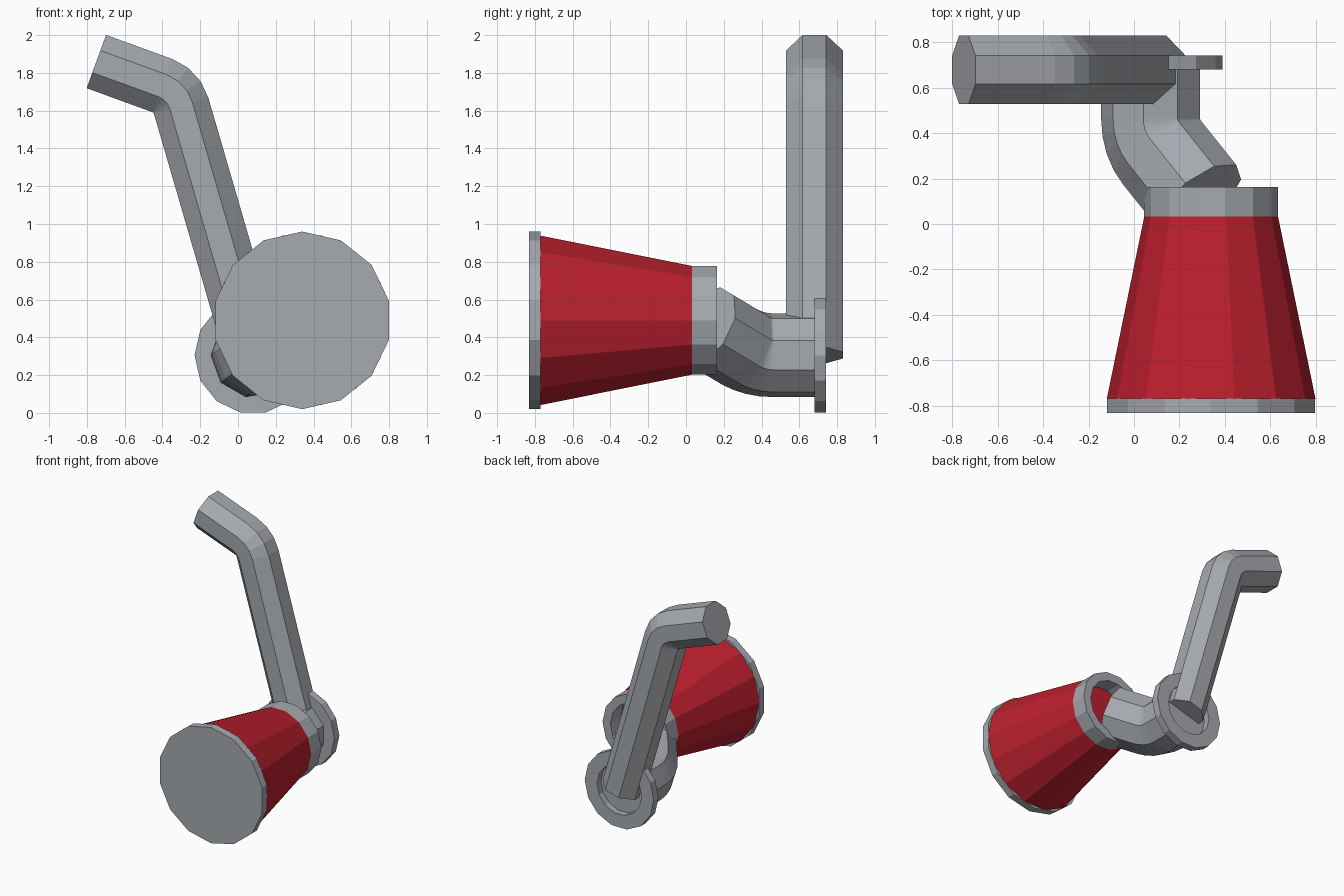
import bpy, bmesh, math
from mathutils import Vector

if "Cube" in bpy.data.objects:
    bpy.data.objects.remove(bpy.data.objects["Cube"])


def material(name, rgb):
    m = bpy.data.materials.new(name)
    m.diffuse_color = (*rgb, 1)
    m.use_nodes = True
    m.node_tree.nodes["Principled BSDF"].inputs["Base Color"].default_value = m.diffuse_color
    return m


GREY = material("metal grey", (0.38, 0.40, 0.43))
RED = material("red", (0.50, 0.014, 0.027))


def loft(name, rings, mat, closed=False):
    """Skin a list of rings; cap the ends, or join last to first if closed."""
    bm = bmesh.new()
    vs = [[bm.verts.new(p) for p in r] for r in rings]
    n = len(vs[0])
    pairs = list(zip(vs, vs[1:])) + ([(vs[-1], vs[0])] if closed else [])
    for a, b in pairs:
        for i in range(n):
            j = (i + 1) % n
            bm.faces.new((a[i], a[j], b[j], b[i]))
    if not closed:
        bm.faces.new(vs[0])
        bm.faces.new(vs[-1])
    bmesh.ops.recalc_face_normals(bm, faces=bm.faces)
    me = bpy.data.meshes.new(name)
    bm.to_mesh(me)
    bm.free()
    me.materials.append(mat)
    ob = bpy.data.objects.new(name, me)
    bpy.context.collection.objects.link(ob)
    return ob


def lathe(name, x, z, profile, mat, start=0.0, n=14, closed=False):
    """Turn (radius, y) points about an axis along y."""
    def ring(r, y):
        return [Vector((x + r * math.cos(start + math.tau * i / n), y,
                        z + r * math.sin(start + math.tau * i / n))) for i in range(n)]
    return loft(name, [ring(r, y) for r, y in profile], mat, closed)


def bent_tube(name, a, corner, b, radius, bend, n, side, start, mat, steps=3):
    """Polygonal tube from a to b with a rounded bend of axis radius `bend`."""
    a, corner, b = Vector(a), Vector(corner), Vector(b)
    d0, d1 = (corner - a).normalized(), (b - corner).normalized()
    angle, axis = d0.angle(d1), d0.cross(d1).normalized()
    first = corner - d0 * bend * math.tan(angle / 2)
    pivot = first + axis.cross(d0) * bend
    u = Vector(side)
    u = (u - d0 * u.dot(d0)).normalized()
    v = u.cross(d0)
    section = [radius * (math.cos(start + math.tau * i / n) * u
                         + math.sin(start + math.tau * i / n) * v) for i in range(n)]
    from mathutils import Matrix
    stations = [(a, 0.0)]
    for k in range(steps + 1):
        t = angle * k / steps
        stations.append((pivot + Matrix.Rotation(t, 3, axis) @ (first - pivot), t))
    stations.append((b, angle))
    rings = []
    for c, t in stations:
        rot = Matrix.Rotation(t, 3, axis)
        rings.append([c + rot @ s for s in section])
    return loft(name, rings, mat)


# horn: front disc, red flared body, hollow rear collar
CX, CZ = 0.34, 0.49
lathe("front_disc", CX, CZ, [(0.47, -0.832), (0.47, -0.77)], GREY, start=math.pi / 2)
lathe("horn_body", CX, CZ, [(0.46, -0.771), (0.295, 0.032)], RED)
lathe("rear_collar", CX, CZ,
      [(0.295, 0.03), (0.295, 0.163), (0.225, 0.163), (0.225, 0.03)], GREY, closed=True)

# flange ring where the pipe meets the arm
FX, FZ = 0.08, 0.305
lathe("flange", FX, FZ, [(0.31, 0.68), (0.31, 0.742), (0.2, 0.742), (0.2, 0.68)],
      GREY, start=math.pi, closed=True)

# elbow pipe from flange into collar
P = Vector((FX, 0.37, FZ))
D = Vector((0.8, -1.0, 0.6)).normalized()
bent_tube("elbow_pipe", (FX, 0.69, FZ), P, P + D * 0.37, 0.225, 0.23, 9,
          (-1, 0, 0), 0, GREY, steps=4)

# tall arm with bent top
bent_tube("support_arm", (0.083, 0.68, 0.305), (-0.324, 0.68, 1.705), (-0.75, 0.68, 1.86),
          0.1625, 0.16, 8, (0, 1, 0), math.pi / 8, GREY)
